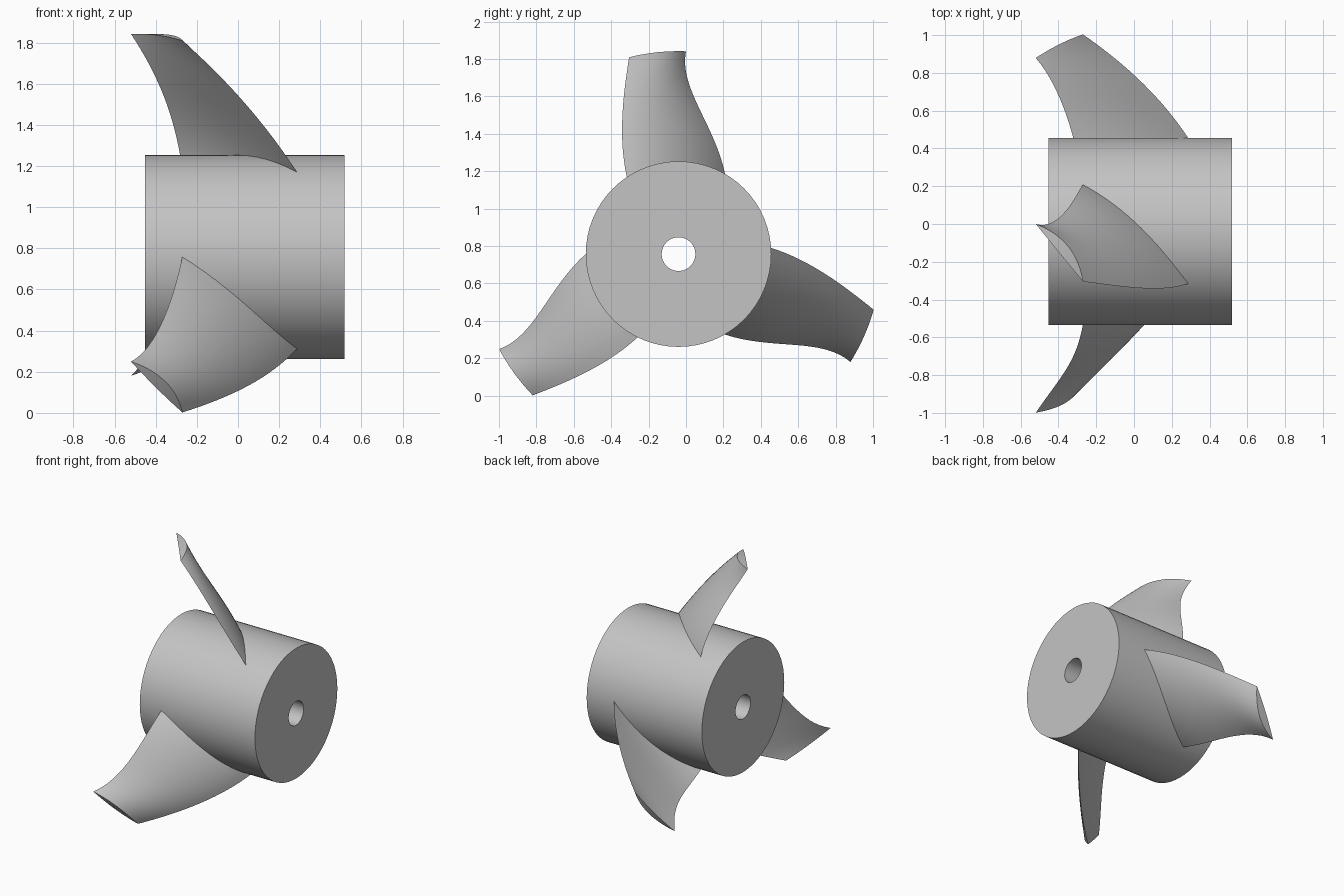
import bpy, bmesh, math
from mathutils import Vector

cube = bpy.data.objects.get("Cube")
if cube:
    bpy.data.objects.remove(cube, do_unlink=True)

CENTRE_Y, CENTRE_Z = -0.04, 0.757

metal = bpy.data.materials.new("plain_grey")
metal.use_nodes = True
grey = (0.55, 0.55, 0.55, 1)
metal.diffuse_color = grey
metal.node_tree.nodes["Principled BSDF"].inputs["Base Color"].default_value = grey


def polar(x, r, angle):
    """Point around the shaft axis; angle runs from straight up towards +y."""
    return Vector((x, CENTRE_Y + r * math.sin(angle), CENTRE_Z + r * math.cos(angle)))


def finish(name, bm, sharp):
    bmesh.ops.recalc_face_normals(bm, faces=bm.faces)
    mesh = bpy.data.meshes.new(name)
    bm.to_mesh(mesh)
    bm.free()
    mesh.materials.append(metal)
    obj = bpy.data.objects.new(name, mesh)
    bpy.context.collection.objects.link(obj)
    bpy.ops.object.select_all(action="DESELECT")
    obj.select_set(True)
    bpy.context.view_layer.objects.active = obj
    bpy.ops.object.shade_smooth_by_angle(angle=math.radians(sharp))


def bridge(bm, a, b):
    n = len(a)
    for i in range(n):
        bm.faces.new((a[i], a[(i + 1) % n], b[(i + 1) % n], b[i]))


# Hub: a thick drum with a shaft bore, swept from a rectangular profile
def make_hub():
    bm = bmesh.new()
    sides = 64
    profile = [(-0.453, 0.09), (-0.453, 0.496), (0.518, 0.496), (0.518, 0.09)]
    rings = [[bm.verts.new(polar(x, r, math.tau * i / sides)) for i in range(sides)]
             for x, r in profile]
    for k in range(4):
        bridge(bm, rings[k], rings[(k + 1) % 4])
    finish("hub", bm, 30)


def through(start, mid, end, t):
    """Quadratic through three values at t = 0, 0.5 and 1."""
    return (start * (1 - t) * (1 - 2 * t) + mid * 4 * t * (1 - t)
            + end * t * (2 * t - 1))


# Blade: curved-back, flat-faced sections wrapped on cylinders of growing radius
def make_blade(name, turn):
    bm = bmesh.new()
    levels, steps = 16, 16
    rings = []
    for k in range(levels + 1):
        t = k / levels
        r = 0.492 + (1.085 - 0.492) * t
        lead = Vector((through(0.29, 0.05, -0.27, t),
                       r * math.radians(through(-34, -22.4, -14.1, t))))
        trail = Vector((through(-0.27, -0.36, -0.52, t),
                        r * math.radians(through(30.5, 8, 2.1, t))))
        chord = trail - lead
        normal = Vector((chord.y, -chord.x)).normalized()
        bulge = 0.045 + 0.013 * t
        flat = [lead.lerp(trail, i / steps) for i in range(steps + 1)]
        back = [flat[i] + normal * bulge * 4 * (i / steps) * (1 - i / steps)
                for i in range(steps - 1, 0, -1)]
        rings.append([bm.verts.new(polar(p.x, r, p.y / r + turn)) for p in flat + back])
    for a, b in zip(rings, rings[1:]):
        bridge(bm, a, b)
    # Close the root and tip with strips so they follow the cylinder
    for ring in (rings[0], rings[-1]):
        n = len(ring)
        for i in range(steps):
            corners = [ring[i], ring[i + 1], ring[(n - i - 1) % n], ring[(n - i) % n]]
            bm.faces.new(list(dict.fromkeys(corners)))
    finish(name, bm, 20)


make_hub()
for number, name in enumerate(("top_blade", "back_blade", "front_blade")):
    make_blade(name, math.tau * number / 3)
